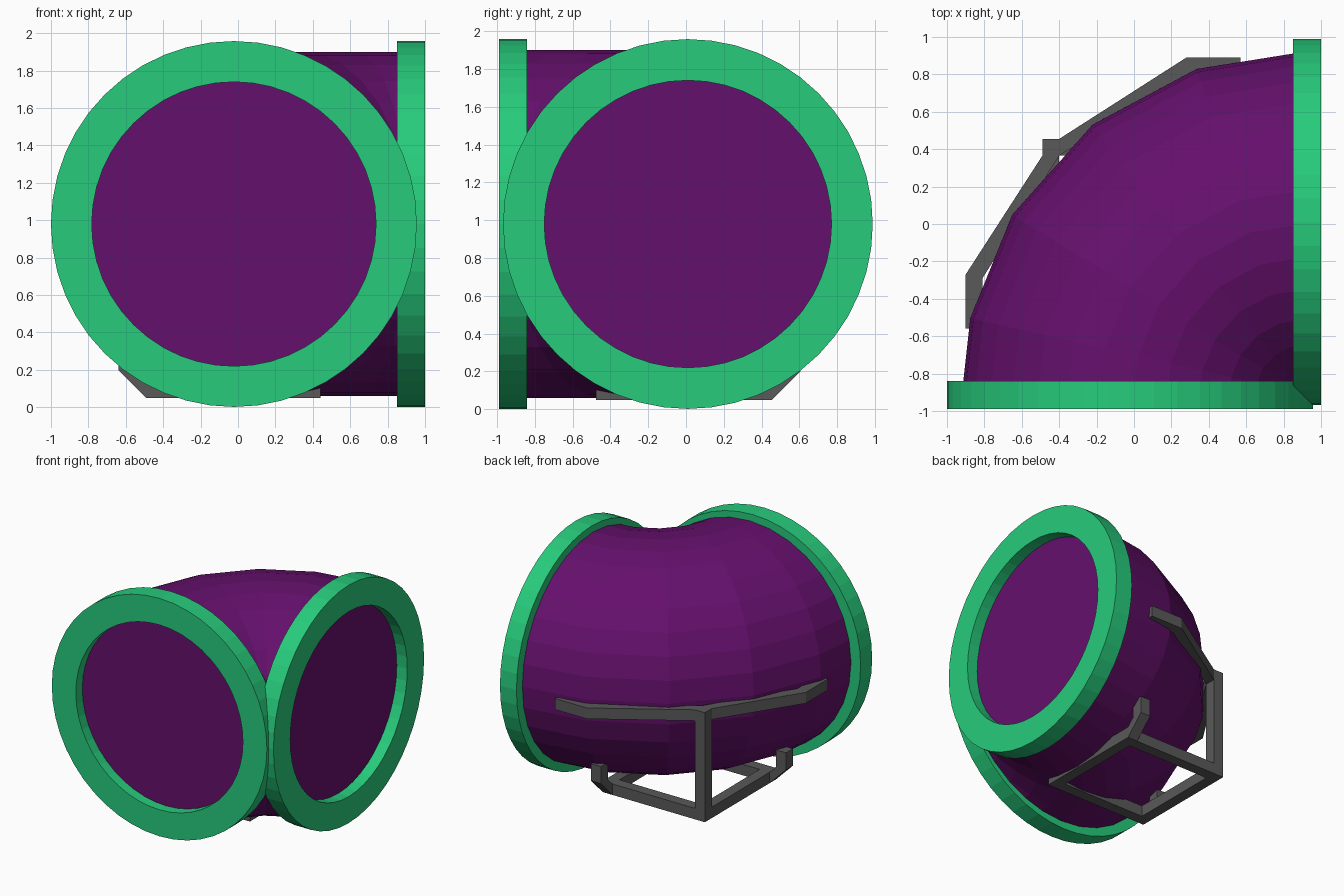
import bpy, bmesh, math
from mathutils import Vector

if "Cube" in bpy.data.objects:
    bpy.data.objects.remove(bpy.data.objects["Cube"])


def material(name, rgb):
    m = bpy.data.materials.new(name)
    m.diffuse_color = (*rgb, 1)
    m.use_nodes = True
    m.node_tree.nodes["Principled BSDF"].inputs["Base Color"].default_value = m.diffuse_color
    return m


PURPLE = material("purple", (0.13, 0.005, 0.15))
GREEN = material("green", (0.02, 0.60, 0.20))
GREY = material("dark_grey", (0.10, 0.10, 0.10))


def finish(name, bm, mat):
    bmesh.ops.recalc_face_normals(bm, faces=bm.faces)
    me = bpy.data.meshes.new(name)
    bm.to_mesh(me)
    bm.free()
    ob = bpy.data.objects.new(name, me)
    bpy.context.collection.objects.link(ob)
    me.materials.append(mat)
    return ob


def bridge(bm, a, b):
    n = len(a)
    for i in range(n):
        bm.faces.new((a[i], a[(i + 1) % n], b[(i + 1) % n], b[i]))


def elbow(name, centre, bend, radius, angles, sides):
    """Capped tube swept round a vertical axis."""
    bm = bmesh.new()
    rings = []
    for deg in angles:
        a = math.radians(deg)
        out = Vector((-math.cos(a), math.sin(a), 0))
        rings.append([bm.verts.new(Vector(centre) + out * (bend + radius * math.cos(t))
                                   + Vector((0, 0, radius * math.sin(t))))
                      for t in (2 * math.pi * k / sides for k in range(sides))])
    for a, b in zip(rings, rings[1:]):
        bridge(bm, a, b)
    bm.faces.new(rings[0])
    bm.faces.new(rings[-1])
    return finish(name, bm, PURPLE)


def flange(name, centre, u, axis, outer, inner, depth, sides=48):
    """Flat ring; axis points from its outer face into the pipe."""
    bm = bmesh.new()
    c, u, axis, up = Vector(centre), Vector(u), Vector(axis), Vector((0, 0, 1))
    loops = []
    for r, d in ((outer, 0), (outer, depth), (inner, depth), (inner, 0)):
        loops.append([bm.verts.new(c + axis * d + (u * math.cos(t) + up * math.sin(t)) * r)
                      for t in (2 * math.pi * k / sides for k in range(sides))])
    for i in range(4):
        bridge(bm, loops[i], loops[(i + 1) % 4])
    return finish(name, bm, GREEN)


def prism(name, points, offset):
    """Extrude a planar outline along an offset."""
    bm = bmesh.new()
    a = [bm.verts.new(p) for p in points]
    b = [bm.verts.new(Vector(p) + Vector(offset)) for p in points]
    bm.faces.new(a)
    bm.faces.new(b)
    bridge(bm, a, b)
    return finish(name, bm, GREY)


def box(name, x0, x1, y0, y1, z0, z1):
    return prism(name, [(x0, y0, z0), (x1, y0, z0), (x1, y1, z0), (x0, y1, z0)],
                 (0, 0, z1 - z0))


# Pipe bend and its two end flanges
elbow("pipe_elbow", (0.905, -0.905, 0.98), 0.905, 0.92,
      (0, 12.7, 31.5, 51.9, 71.8, 90), 32)
flange("front_flange", (-0.022, -0.99, 0.98), (1, 0, 0), (0, 1, 0), 0.978, 0.76, 0.15)
flange("right_flange", (1.0, 0.01, 0.98), (0, 1, 0), (-1, 0, 0), 0.978, 0.76, 0.15)

# Square base frame with a corner post
X0, X1, Y0, Y1, W = -0.49, 0.44, -0.475, 0.455, 0.09
Z0, Z1 = 0.05, 0.14
box("frame_back", X0, X1, Y1 - W, Y1, Z0, Z1)
box("frame_front", X0, X1, Y0, Y0 + W, Z0, Z1)
box("frame_left", X0, X0 + W, Y0 + W, Y1 - W, Z0, Z1)
box("frame_right", X1 - W, X1, Y0 + W, Y1 - W, Z0, Z1)
box("corner_post", X0, X0 + W, Y1 - W, Y1, Z1, 0.95)

# Bent arms reaching round the pipe from the top of the post
arm = [(-0.90, -0.56), (-0.90, -0.27), (X0, Y1 - W),
       (X0 + W, Y1 - W), (-0.81, -0.29), (-0.81, -0.56)]
prism("left_arm", [(x, y, 0.86) for x, y in arm], (0, 0, 0.09))
arm = [(0.57, 0.89), (0.28, 0.89), (X0 + W, Y1),
       (X0 + W, Y1 - W), (0.29, 0.80), (0.57, 0.80)]
prism("back_arm", [(x, y, 0.86) for x, y in arm], (0, 0, 0.09))

# Short bent hooks at two frame corners (distance outwards, height)
hook = [(0, Z0), (0.15, 0.20), (0.15, 0.34), (0.06, 0.34), (0.06, 0.20), (0, Z1)]
prism("back_hook", [(X1 - W, Y1 + d, z) for d, z in hook], (W, 0, 0))
prism("left_hook", [(X0 - d, Y0, z) for d, z in hook], (0, W, 0))
